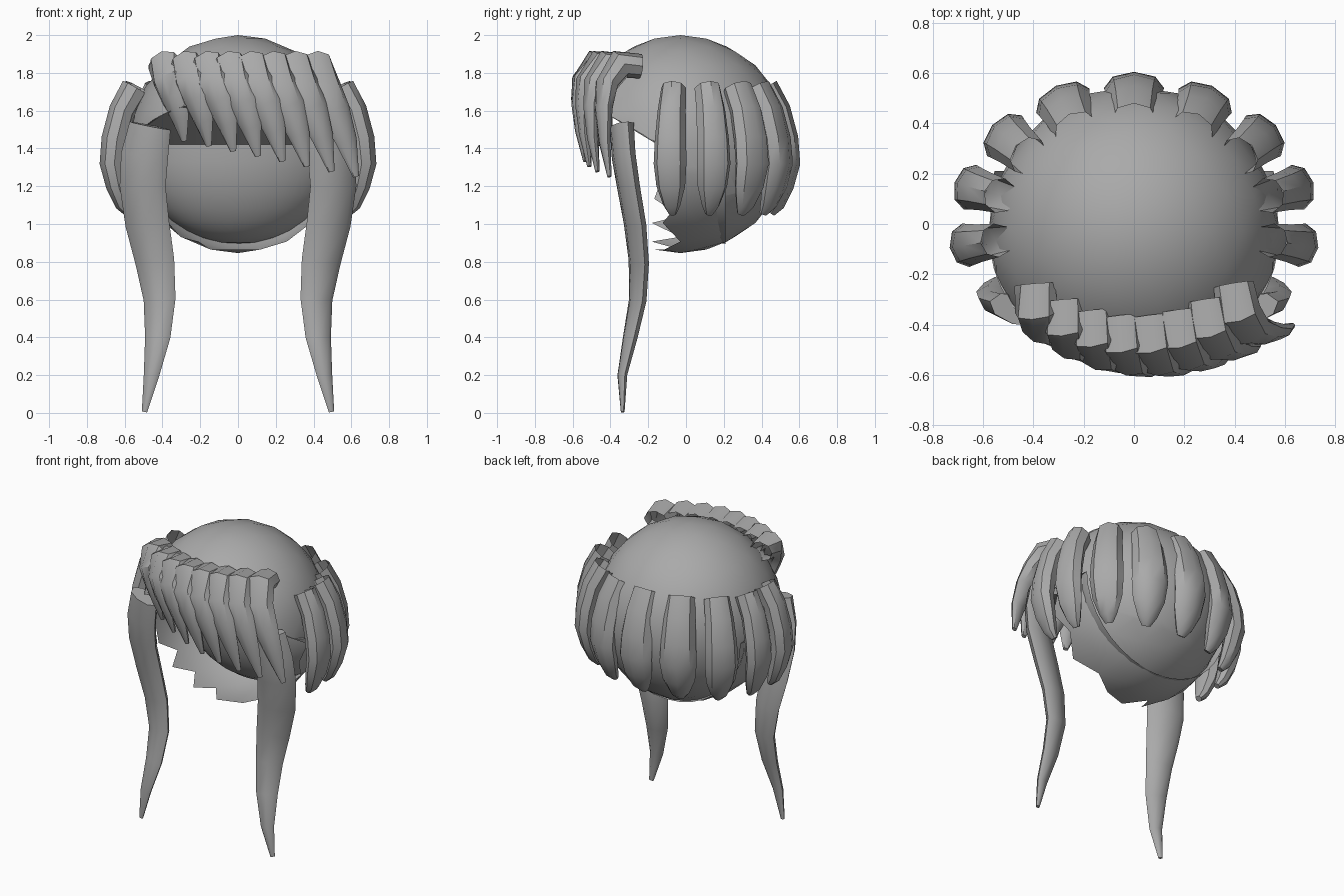
import bpy, bmesh, math
from mathutils import Vector

if "Cube" in bpy.data.objects:
    bpy.data.objects.remove(bpy.data.objects["Cube"])

grey = bpy.data.materials.new("hair grey")
grey.diffuse_color = (0.40, 0.40, 0.40, 1)
grey.use_nodes = True
grey.node_tree.nodes["Principled BSDF"].inputs["Base Color"].default_value = grey.diffuse_color
CENTRE, R = Vector((0, -0.03, 1.423)), 0.577


def finish(ob, angle=35):
    ob.data.materials.clear()
    ob.data.materials.append(grey)
    bpy.ops.object.select_all(action='DESELECT')
    ob.select_set(True)
    bpy.context.view_layer.objects.active = ob
    bpy.ops.object.shade_smooth_by_angle(angle=math.radians(angle))


def from_bmesh(name, bm, angle):
    me = bpy.data.meshes.new(name)
    bm.to_mesh(me)
    bm.free()
    ob = bpy.data.objects.new(name, me)
    bpy.context.collection.objects.link(ob)
    finish(ob, angle)


def lock(name, rings, side, sides=8, angle=40, top=True):
    """Tapered strand: rings of (centre, half width, half thickness); side = width direction."""
    bm = bmesh.new()
    cs = [Vector(r[0]) for r in rings]
    side = Vector(side).normalized()
    loops = []
    for i, (c, w, t) in enumerate(rings):
        tan = (cs[min(i + 1, len(cs) - 1)] - cs[max(i - 1, 0)]).normalized()
        s = (side - tan * side.dot(tan)).normalized()
        n = tan.cross(s)
        loops.append([bm.verts.new(cs[i] + s * w * math.cos(a) + n * t * math.sin(a))
                      for a in (2 * math.pi * k / sides for k in range(sides))])
    for a, b in zip(loops, loops[1:]):
        for k in range(sides):
            j = (k + 1) % sides
            bm.faces.new((a[k], a[j], b[j], b[k]))
    if top:
        bm.faces.new(loops[0])
    bm.faces.new(loops[-1])
    bmesh.ops.recalc_face_normals(bm, faces=bm.faces)
    from_bmesh(name, bm, angle)


def hairline(y):
    return 1.42 + 0.6 * max(0, -0.15 - y)


# scalp cap: ball with the face opening cut below a sloping hairline
bpy.ops.mesh.primitive_ico_sphere_add(subdivisions=3, radius=R, location=CENTRE)
cap = bpy.context.object
cap.name = "scalp_cap"
bm = bmesh.new()
bm.from_mesh(cap.data)
bmesh.ops.bisect_plane(bm, geom=bm.verts[:] + bm.edges[:] + bm.faces[:],
                       plane_co=Vector((0, -0.15, 1.42)) - CENTRE, plane_no=(0, 0.6, 1))
gone = []
for f in bm.faces:
    c = f.calc_center_median() + CENTRE
    if c.y < -0.11 and c.z < hairline(c.y):
        gone.append(f)
bmesh.ops.delete(bm, geom=gone, context='FACES')
bm.to_mesh(cap.data)
bm.free()
finish(cap, 45)

# recessed lining: sloping ceiling from the hairline, then a shallow dome behind the opening
bm = bmesh.new()
rows = []
N = 24
angles = [math.radians(-90 + 180 * i / N) for i in range(N + 1)]
row = []
for a in angles:
    z = 1.42
    for _ in range(20):
        r = math.sqrt(max(0, R * R - (z - CENTRE.z) ** 2))
        z = hairline(CENTRE.y - r * math.cos(a))
    row.append(bm.verts.new((r * math.sin(a), CENTRE.y - r * math.cos(a), z)))
rows.append(row)
for e in (math.radians(d) for d in range(0, 91, 10)):
    rows.append([bm.verts.new((0.555 * math.sin(a) * math.cos(e),
                               0.21 - 0.34 * math.cos(a) * math.cos(e),
                               1.42 - 0.525 * math.sin(e))) for a in angles])
for p, q in zip(rows, rows[1:]):
    for k in range(N):
        bm.faces.new((p[k], q[k], q[k + 1], p[k + 1]))
bmesh.ops.remove_doubles(bm, verts=bm.verts, dist=0.0005)
from_bmesh("inner_lining", bm, 35)

# long front side locks, mirrored: z, x, y, half width, half thickness
long_path = [(1.52, .465, -.34, .115, .06), (1.36, .495, -.33, .13, .055),
             (1.2, .505, -.305, .127, .052), (1.0, .48, -.27, .122, .05),
             (.8, .44, -.25, .108, .046), (.6, .415, -.255, .088, .042),
             (.4, .425, -.295, .07, .036), (.2, .458, -.337, .043, .025),
             (.005, .495, -.335, .015, .01)]
for s, label in ((-1, "left"), (1, "right")):
    lock("long_lock_" + label, [((s * x, y, z), w, t) for z, x, y, w, t in long_path],
         (1, s * 0.3, 0), angle=60)

# ring of nine short open-topped locks: z, inset from widest radius, half width, half thickness
short_path = [(1.72, -.125, .08, .075), (1.6, -.055, .09, .07), (1.45, -.015, .1, .07),
              (1.32, 0, .105, .065), (1.2, -.025, .092, .055), (1.1, -.06, .055, .04),
              (1.055, -.09, .025, .02)]
for i in range(9):
    a = math.radians(-9 + 24.75 * i)
    k = 0.78 + 0.36 * abs(math.sin(a))
    rings = [(((.677 + d) * math.cos(a), (.54 + d) * math.sin(a), z), w * k, t)
             for z, d, w, t in short_path]
    lock(f"back_lock_{i + 1}", rings, (-math.sin(a), math.cos(a), 0), top=False)

# swept fringe of eight open-ended locks: share of sideways sweep, y, z, half width, half thickness
fringe_path = [(0, -.24, 1.835, .08, .065), (.08, -.35, 1.845, .09, .08),
               (.25, -.42, 1.74, .092, .06), (.5, -.435, 1.61, .085, .045),
               (.78, -.43, 1.45, .058, .03), (1, -.405, 1.27, .017, .012)]
for i in range(8):
    u = (i - 3.5) / 3.5
    forward = -.13 * (1 - u * u)
    x0, x1 = -.395 + .113 * i, -.285 + .13 * i
    drop = 1.44 - .027 * i
    rings = []
    for sh, y, z, w, t in fringe_path:
        zz = drop + (z - 1.27) * (1.835 - drop) / .565
        rings.append(((x0 + (x1 - x0) * sh, y + forward, zz), w, t))
    lock(f"fringe_lock_{i + 1}", rings, (1, 0.45 * u - 0.2, 0), top=False)
